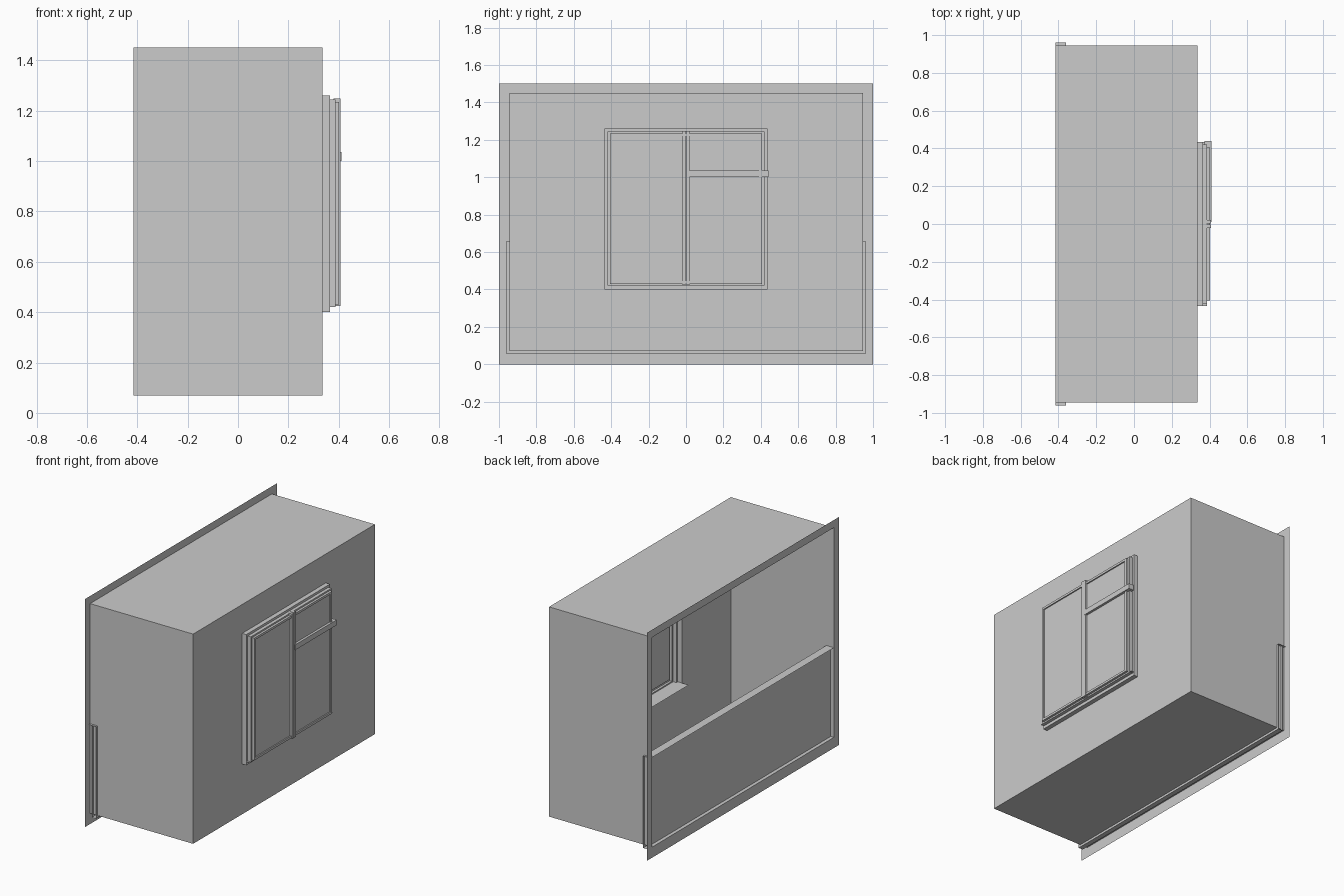
import bpy
import bmesh

if "Cube" in bpy.data.objects:
    bpy.data.objects.remove(bpy.data.objects["Cube"], do_unlink=True)

grey = bpy.data.materials.new("plain_grey")
grey.use_nodes = True
colour = (0.6, 0.6, 0.6, 1)
grey.diffuse_color = colour
grey.node_tree.nodes["Principled BSDF"].inputs["Base Color"].default_value = colour


def finish(name, bm, recalc=True):
    if recalc:
        bmesh.ops.recalc_face_normals(bm, faces=bm.faces)
    mesh = bpy.data.meshes.new(name)
    bm.to_mesh(mesh)
    bm.free()
    mesh.materials.append(grey)
    obj = bpy.data.objects.new(name, mesh)
    bpy.context.collection.objects.link(obj)
    return obj


def ring(bm, x, half, low, high):
    """Rectangle of vertices across the x axis."""
    corners = ((-half, low), (half, low), (half, high), (-half, high))
    return [bm.verts.new((x, y, z)) for y, z in corners]


def bridge(bm, a, b):
    for i in range(4):
        j = (i + 1) % 4
        bm.faces.new((a[i], a[j], b[j], b[i]))


def shell(name, sections, cap=False):
    """Open sheet running through a series of rectangles."""
    bm = bmesh.new()
    rings = [ring(bm, *s) for s in sections]
    for a, b in zip(rings, rings[1:]):
        bridge(bm, a, b)
    if cap:
        bm.faces.new(rings[-1])
    obj = finish(name, bm, False)
    return obj


def box(name, x0, x1, y0, y1, z0, z1):
    bm = bmesh.new()
    bmesh.ops.create_cube(bm, size=1)
    for v in bm.verts:
        v.co = (x1 if v.co.x > 0 else x0,
                y1 if v.co.y > 0 else y0,
                z1 if v.co.z > 0 else z0)
    return finish(name, bm)


def upright_sheet(name, x, half, low, high):
    bm = bmesh.new()
    bm.faces.new(ring(bm, x, half, low, high))
    return finish(name, bm, False)


def flat_sheet(name, x0, x1, half, z):
    bm = bmesh.new()
    bm.faces.new([bm.verts.new((x, y, z)) for x, y in
                  ((x0, -half), (x1, -half), (x1, half), (x0, half))])
    return finish(name, bm, False)


BACK, WALL = -0.415, 0.335
opening = (0.945, 0.07, 1.45)
window = (0.435, 0.40, 1.26)

# Thin-walled room: flange, four sides, and the far wall with its window hole
shell("flange", [(BACK, 1.0, 0.0, 1.5), (BACK, *opening)])
shell("room_sides", [(BACK, *opening), (WALL, *opening)])
shell("window_wall", [(WALL, *opening), (WALL, *window)])

# Low parapet in the open side
low, top, half = 0.055, 0.66, 0.96
upright_sheet("parapet_outer_panel", -0.392, half, low, top)
upright_sheet("parapet_inner_panel", -0.36, half, low, top)
flat_sheet("parapet_cap", BACK, -0.36, half, top)
flat_sheet("parapet_base", -0.392, -0.36, half, low)

# Stepped window casing closed by the panes
casing = (0.42, 0.42, 1.245)
sash = (0.405, 0.43, 1.235)
shell("window_casing", [(WALL, *window), (0.365, *window), (0.365, *casing),
                        (0.387, *casing), (0.387, *sash), (0.402, *sash)])
shell("window_sash", [(0.402, *sash), (0.402, 0.39, 0.445, 1.22),
                      (0.394, 0.39, 0.445, 1.22)], cap=True)

# Window bars and inside sill
for side, name in ((-1, "front"), (1, "back")):
    edges = sorted((side * 0.002, side * 0.02))
    box("mullion_" + name, 0.38, 0.407, *edges, 0.425, 1.248)
box("transom", 0.372, 0.41, 0.01, 0.44, 1.0, 1.035)
flat_sheet("inside_sill", 0.285, 0.387, 0.435, 0.422)
